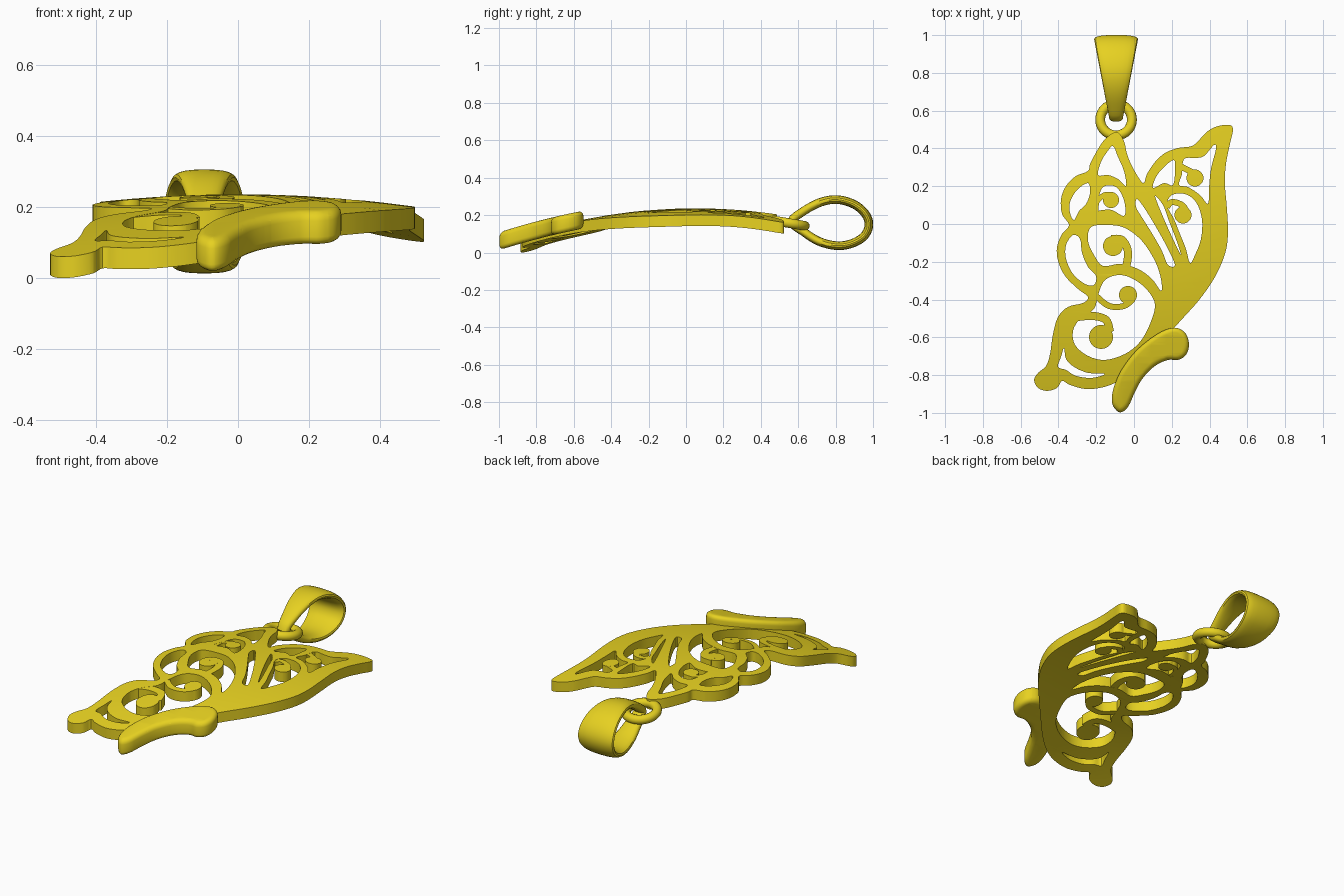
import bpy, bmesh, math
from mathutils import Vector

gold = bpy.data.materials.new("gold")
gold.diffuse_color = (0.8, 0.64, 0.015, 1)
OX, OY, S = 1134, 225, 189.0          # tracing origin and tracing steps per unit


def smooth(pts, n=4, closed=True):
    """Catmull-Rom curve through traced points, in model units."""
    p = [Vector(((x - OX) / S, (OY - y) / S)) for x, y in pts]
    k, out = len(p), []
    for i in range(k if closed else k - 1):
        if closed:
            a, b, c, d = (p[(i + j) % k] for j in (-1, 0, 1, 2))
        else:
            a, b, c, d = (p[min(max(i + j, 0), k - 1)] for j in (-1, 0, 1, 2))
        for s in range(n):
            t = s / n
            out.append(0.5 * (2 * b + (c - a) * t + (2 * a - 5 * b + 4 * c - d) * t * t
                              + (3 * b - a - 3 * c + d) * t ** 3))
    if not closed:
        out.append(p[-1])
    return out


def finish(name, bm):
    bmesh.ops.recalc_face_normals(bm, faces=bm.faces[:])
    me = bpy.data.meshes.new(name)
    bm.to_mesh(me)
    bm.free()
    me.shade_smooth()
    me.set_sharp_from_angle(angle=math.radians(35))
    me.materials.append(gold)
    ob = bpy.data.objects.new(name, me)
    bpy.context.collection.objects.link(ob)
    return ob


def plate(name, pieces, height, z_mid, bevel=0.0):
    """Extrude flat loops (later loops in a piece are holes) and bow them to z_mid(x, y)."""
    bm = bmesh.new()
    for loops in pieces:
        cu = bpy.data.curves.new("profile", 'CURVE')
        cu.dimensions, cu.fill_mode = '2D', 'BOTH'
        cu.extrude, cu.bevel_depth = height / 2 - bevel, bevel
        cu.offset, cu.bevel_resolution = -bevel, 3
        for loop in loops:
            sp = cu.splines.new('POLY')
            sp.points.add(len(loop) - 1)
            for q, v in zip(sp.points, loop):
                q.co = (v.x, v.y, 0, 1)
            sp.use_cyclic_u = True
        tmp = bpy.data.objects.new("profile", cu)
        bpy.context.collection.objects.link(tmp)
        dg = bpy.context.evaluated_depsgraph_get()
        me = bpy.data.meshes.new_from_object(tmp.evaluated_get(dg))
        bm.from_mesh(me)
        bpy.data.objects.remove(tmp)
        bpy.data.curves.remove(cu)
        bpy.data.meshes.remove(me)
    bmesh.ops.remove_doubles(bm, verts=bm.verts[:], dist=1e-5)
    for axis in (Vector((1, 0, 0)), Vector((0, 1, 0))):
        for i in range(-12, 13):
            bmesh.ops.bisect_plane(bm, geom=bm.verts[:] + bm.edges[:] + bm.faces[:],
                                   plane_co=axis * (i * 0.08 + 0.013), plane_no=axis)
    for v in bm.verts:
        v.co.z += z_mid(v.co.x, v.co.y)
    return finish(name, bm)


T = 0.06
def wing_z(x, y):
    return 0.236 - T / 2 - 0.14 * x * x - 0.165 * (y - 0.05) ** 2


# Pierced wing: outer edge
outline = [(1117, 133), (1124, 142), (1127, 155), (1133, 169), (1143, 184), (1147, 175),
           (1155, 163), (1165, 154), (1178, 149), (1192, 147), (1200, 140), (1208, 132),
           (1218, 127), (1230, 126), (1233, 131), (1230, 145), (1226, 165), (1225, 185),
           (1227, 210), (1228, 235), (1225, 255), (1215, 278), (1200, 300), (1185, 317),
           (1174, 329), (1160, 344), (1145, 360), (1130, 374), (1115, 384), (1100, 389),
           (1085, 390), (1070, 386), (1062, 382), (1057, 389), (1047, 392), (1038, 389),
           (1034, 381), (1038, 374), (1046, 367), (1050, 355), (1053, 335), (1058, 318),
           (1068, 308), (1083, 304), (1088, 298), (1078, 290), (1065, 277), (1058, 262),
           (1057, 248), (1062, 235), (1069, 226), (1062, 215), (1061, 200), (1066, 187),
           (1076, 177), (1088, 172), (1090, 165), (1098, 150), (1106, 139)]
# Openings of the upper left lobes
top_holes = [
    [(1113, 147), (1118, 158), (1124, 172), (1126, 187), (1118, 180), (1108, 176), (1098, 176),
     (1101, 163), (1107, 153)],
    [(1088, 184), (1077, 191), (1070, 203), (1070, 214), (1074, 221), (1079, 212), (1086, 205),
     (1090, 194)],
    [(1103, 188), (1114, 187), (1121, 194), (1125, 206), (1124, 217), (1112, 211), (1102, 211),
     (1094, 212), (1098, 200)]]
# Openings of the middle and lower lobes
mid_holes = [
    [(1073, 236), (1066, 246), (1066, 260), (1073, 275), (1085, 285), (1094, 286), (1096, 277),
     (1088, 268), (1082, 254), (1080, 240)],
    [(1091, 228), (1108, 226), (1125, 229), (1142, 242), (1155, 262), (1161, 280), (1161, 292),
     (1152, 280), (1138, 270), (1120, 265), (1103, 267), (1094, 256), (1088, 242)]]
low_holes = [
    [(1105, 281), (1120, 276), (1135, 281), (1148, 292), (1155, 306), (1150, 325), (1140, 343),
     (1125, 355), (1105, 361), (1088, 357), (1075, 346), (1073, 332), (1080, 320), (1094, 310),
     (1098, 296)],
    [(1064, 349), (1066, 360), (1074, 368), (1088, 374), (1105, 375), (1092, 379), (1076, 377),
     (1066, 371), (1058, 368), (1061, 358)]]
# Openings of the large right lobe
right_holes = [
    [(1137, 200), (1145, 210), (1156, 228), (1167, 248), (1175, 266), (1168, 266), (1162, 252),
     (1153, 236), (1143, 220), (1136, 208)],
    [(1155, 197), (1163, 206), (1169, 222), (1176, 240), (1181, 256), (1173, 240), (1164, 220)],
    [(1153, 189), (1156, 178), (1164, 168), (1174, 161), (1175, 172), (1173, 186), (1164, 184)],
    [(1184, 160), (1195, 159), (1204, 157), (1214, 146), (1216, 150), (1211, 170), (1209, 190),
     (1208, 205), (1200, 196), (1188, 188), (1179, 186), (1182, 175)],
    [(1172, 196), (1185, 195), (1196, 203), (1202, 220), (1201, 240), (1195, 256), (1190, 264),
     (1186, 250), (1180, 235), (1174, 220), (1167, 206)]]
holes = top_holes + mid_holes + low_holes + right_holes
plate("pierced_wing", [[smooth(outline)] + [smooth(h) for h in holes]], T, wing_z)


# Scrolls: curling ribbons ending in a round bead
def scroll(name, path, width, bead, radius):
    c = smooth(path, 6, False)
    left, right = [], []
    for i, q in enumerate(c):
        d = (c[min(i + 1, len(c) - 1)] - c[max(i - 1, 0)]).normalized()
        n = Vector((-d.y, d.x)) * width / 2 / S
        left.append(q + n)
        right.append(q - n)
    b = Vector(((bead[0] - OX) / S, (OY - bead[1]) / S))
    disc = [b + Vector((math.cos(a), math.sin(a))) * radius / S
            for a in (i * math.tau / 28 for i in range(28))]
    plate(name, [[left + right[::-1]], [disc]], T - 0.001, wing_z)


scroll("scroll_top", [(1096, 214), (1097, 203), (1104, 196), (1111, 196)], 5, (1111, 201), 8)
scroll("scroll_middle", [(1126, 269), (1128, 253), (1122, 241), (1111, 240)], 8, (1113, 247), 10)
scroll("scroll_centre", [(1096, 297), (1109, 307), (1124, 307), (1133, 300)], 6, (1128, 296), 9)
scroll("scroll_low", [(1078, 318), (1093, 317), (1106, 321), (1110, 333)], 8, (1101, 338), 12)
scroll("scroll_right_upper", [(1177, 165), (1184, 169), (1192, 173), (1198, 176)], 6,
       (1195, 179), 8.5)
scroll("scroll_right_lower", [(1167, 208), (1172, 203), (1182, 206), (1187, 213)], 6,
       (1183, 216), 8.5)

# Half body along the lower right edge
body = [(1120, 413.5), (1113, 407), (1112, 397), (1115, 385), (1122, 370), (1135, 353), (1150, 340),
        (1165, 331), (1177, 329), (1186, 335), (1189, 346), (1186, 356), (1178, 361),
        (1168, 361), (1155, 367), (1143, 379), (1135, 393), (1128, 408)]
plate("body", [[smooth(body)]], 0.095,
      lambda x, y: 0.06 + 0.32 * (y + 1) - 0.14 * (y + 1) ** 2, 0.025)

# Jump ring
bpy.ops.mesh.primitive_torus_add(major_radius=0.084, minor_radius=0.026, major_segments=40,
                                 minor_segments=14, location=(-0.095, 0.552, 0.157),
                                 rotation=(-0.17, 0, 0))
ring = bpy.context.object
ring.name = "jump_ring"
ring.data.shade_smooth()
ring.data.materials.append(gold)

# Bail: teardrop strap widening towards its far end
drop = [(0.565, 0.165), (0.63, 0.222), (0.72, 0.269), (0.81, 0.283), (0.9, 0.257), (0.96, 0.205),
        (0.978, 0.145), (0.95, 0.085), (0.88, 0.046), (0.8, 0.037), (0.71, 0.06), (0.63, 0.11)]
line = smooth([(y * S + OX, OY - z * S) for y, z in drop], 4)
bm = bmesh.new()
rows, M = [], 20
for i, q in enumerate(line):
    d = (line[(i + 1) % len(line)] - line[i - 1]).normalized()
    n = Vector((-d.y, d.x))
    w = 0.036 + 0.192 * (q.x - 0.56)
    row = []
    for j in range(M):
        a = j * math.tau / M
        cx = math.copysign(abs(math.cos(a)) ** 0.8, math.cos(a)) * w
        off = n * 0.023 * math.copysign(abs(math.sin(a)) ** 0.8, math.sin(a))
        row.append(bm.verts.new((-0.095 + cx, q.x + off.x, q.y + off.y)))
    rows.append(row)
for i in range(len(rows)):
    r, s = rows[i - 1], rows[i]
    for j in range(M):
        bm.faces.new((r[j - 1], r[j], s[j], s[j - 1]))
finish("bail", bm)
